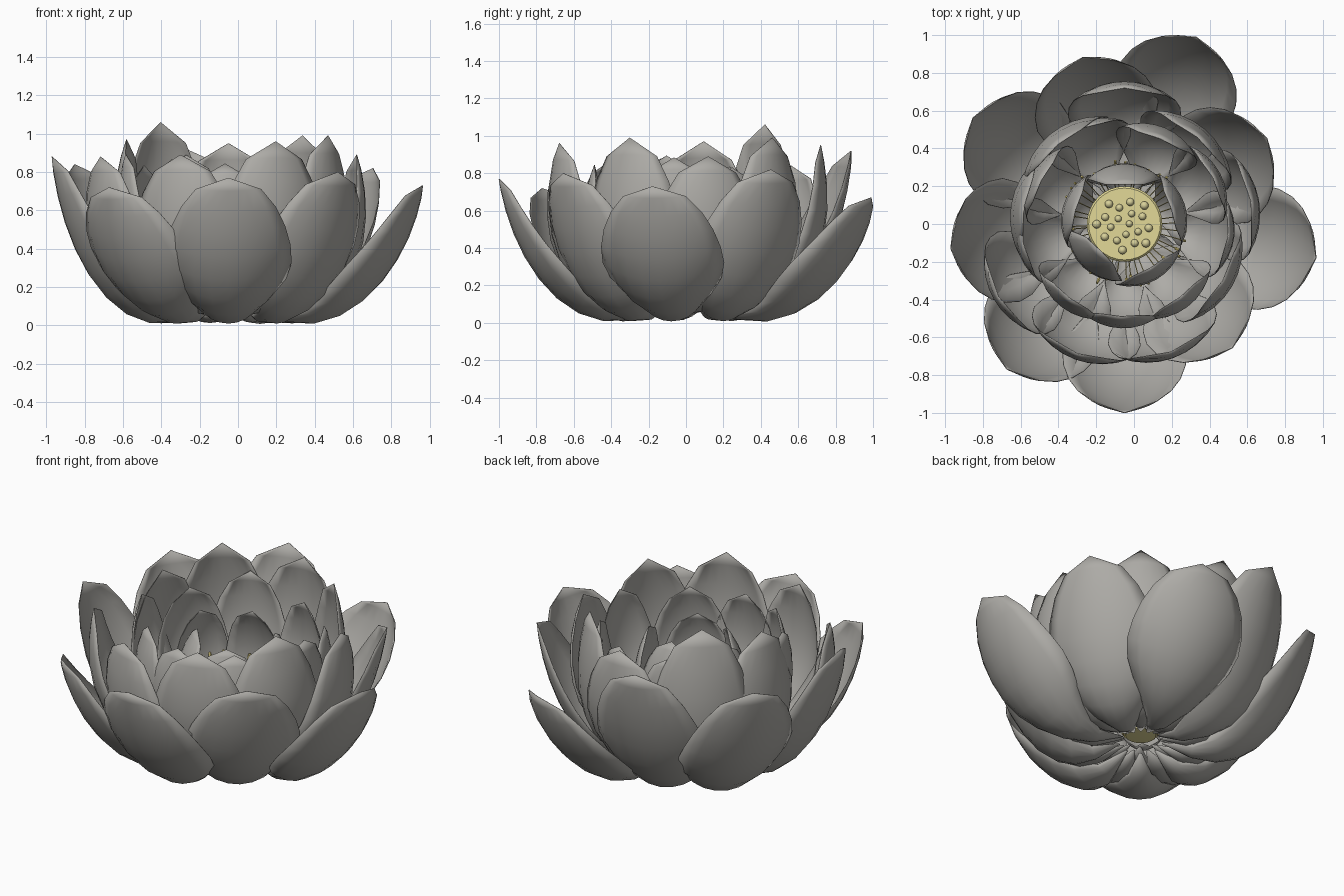
import bpy, bmesh, math, random
from mathutils import Vector, Matrix

if "Cube" in bpy.data.objects:
    bpy.data.objects.remove(bpy.data.objects["Cube"])

random.seed(4)
CX = -0.05  # flower axis sits slightly left of the centre


def material(name, rgb):
    m = bpy.data.materials.new(name)
    m.diffuse_color = (*rgb, 1)
    m.use_nodes = True
    m.node_tree.nodes["Principled BSDF"].inputs["Base Color"].default_value = m.diffuse_color
    return m


GREY = material("petal grey", (0.42, 0.41, 0.385))
YELLOW = material("pod yellow", (0.76, 0.69, 0.31))
SEED = material("seed olive", (0.68, 0.63, 0.32))
GOLD = material("stamen gold", (0.68, 0.57, 0.20))


def finish(bm, name, mat, angle=50):
    bmesh.ops.recalc_face_normals(bm, faces=bm.faces)
    me = bpy.data.meshes.new(name)
    bm.to_mesh(me)
    bm.free()
    me.materials.append(mat)
    ob = bpy.data.objects.new(name, me)
    bpy.context.collection.objects.link(ob)
    ob.location.x = CX
    bpy.context.view_layer.objects.active = ob
    ob.select_set(True)
    bpy.ops.object.shade_smooth_by_angle(angle=math.radians(angle))
    ob.select_set(False)
    return ob


def bezier(p, t):
    s = 1 - t
    return p[0]*s**3 + p[1]*3*s*s*t + p[2]*3*s*t*t + p[3]*t**3


def half_width(t):
    """Narrow base, widest at about two thirds, blunt rounded tip."""
    s = max(math.sin(math.pi * max(t, .02)**1.5), 0)
    return s**(.85 if t < .63 else .42)


def add_petal(bm, azimuth, spine, width, cup=1.05, rows=10, cols=8):
    """Cupped petal: arc cross-sections swept along a (radius, height) spine."""
    a = math.radians(azimuth)
    out = Vector((math.cos(a), math.sin(a), 0))
    side = Vector((-math.sin(a), math.cos(a), 0))
    up = Vector((0, 0, 1))
    pts = [Vector(p) for p in spine]
    grid = []
    for i in range(rows + 1):
        t = 1 - (1 - i / rows)**1.35  # rows gather towards the tip
        c = bezier(pts, t)
        d = (bezier(pts, min(t + .01, 1)) - bezier(pts, max(t - .01, 0))).normalized()
        centre = out*c.x + up*c.y
        if i == rows:
            grid.append([bm.verts.new(centre)] * (cols + 1))
            continue
        inward = -out*d.y + up*d.x
        w = width * half_width(t)
        k = cup * (1 - .5*t*t)  # flatter towards the tip
        row = []
        for j in range(cols + 1):
            u = (2*j/cols - 1) * k
            row.append(bm.verts.new(centre + side*(w*math.sin(u)/math.sin(k))
                                    + inward*(w*(1 - math.cos(u))/math.sin(k))))
        grid.append(row)
    for lo, hi in zip(grid, grid[1:]):
        for j in range(cols):
            f = [lo[j], lo[j+1], hi[j+1], hi[j]]
            bm.faces.new(list(dict.fromkeys(f)))


def petal_ring(name, petals, spine_rule, width):
    bm = bmesh.new()
    for az, r, z in petals:
        add_petal(bm, az, spine_rule(r, z), width)
    ob = finish(bm, name, GREY)
    mod = ob.modifiers.new("thickness", "SOLIDIFY")
    mod.thickness = 0.004
    mod.offset = 0


# Petal rings: (azimuth, tip radius, tip height)
petal_ring("outer_petals",
           [(-90, 1.0, .77), (-49, .87, .80), (-10, 1.03, .73), (31, .88, .82), (69, 1.06, .67),
            (104, .91, .92), (145, .98, .84), (188, .93, .88), (231, .99, .72)],
           lambda r, z: [(.12, .09), (.55*r, -.18), (.92*r, .25), (r, z)], .33)
petal_ring("second_petals",
           [(-70, .72, .96), (-30, .60, .99), (10, .68, .89), (50, .60, .99), (90, .72, .95),
            (130, .55, 1.06), (170, .54, .97), (210, .77, .88), (250, .73, .89)],
           lambda r, z: [(.11, .10), (.38 + .2*r, -.09), (.35 + .72*r, .30), (r, z)], .30)
petal_ring("third_petals",
           [(-90 + 40*k + random.uniform(-4, 4), random.uniform(.48, .57), random.uniform(.80, .91))
            for k in range(9)],
           lambda r, z: [(.10, .12), (.44, .0), (.67, .40), (r, z)], .23)
petal_ring("inner_petals",
           [(90, .21, .81), (18, .26, .79), (-60, .27, .78), (-134, .19, .80), (164, .27, .80)],
           lambda r, z: [(.10, .14), (.30, .08), (.42, .48), (r, z)], .20)

# Seed pod: turned profile, wide flat top
bm = bmesh.new()
profile = [(0, .13), (.085, .135), (.11, .22), (.17, .36), (.20, .42), (.20, .445), (.19, .455), (0, .455)]
vs = [bm.verts.new((r, 0, z)) for r, z in profile]
es = [bm.edges.new(p) for p in zip(vs, vs[1:])]
bmesh.ops.spin(bm, geom=vs + es, axis=(0, 0, 1), cent=(0, 0, 0), angle=2*math.pi, steps=32)
bmesh.ops.remove_doubles(bm, verts=bm.verts, dist=.0005)
finish(bm, "seed_pod", YELLOW, 40)

# Seeds in a sunflower spiral
bm = bmesh.new()
for i in range(19):
    r = .152 * math.sqrt((i + .5) / 18.5)
    a = math.radians(-42 + (i - 18) * 137.508)
    bmesh.ops.create_uvsphere(bm, u_segments=12, v_segments=8, radius=.018 + .005*i/18,
                              matrix=Matrix.Translation((r*math.cos(a), r*math.sin(a), .458)))
finish(bm, "seeds", SEED)

# Stamens: filaments hugging the pod, then leaning out to a thicker anther
bm = bmesh.new()


def rod(p, q, r1, r2):
    d = q - p
    m = Matrix.Translation((p + q)/2) @ d.to_track_quat('Z', 'Y').to_matrix().to_4x4()
    bmesh.ops.create_cone(bm, cap_ends=True, segments=6, radius1=r1, radius2=r2,
                          depth=d.length, matrix=m)


N = 44
for i in range(N):
    a = 2*math.pi*i/N + random.uniform(-.05, .05)
    r, z = random.uniform(.26, .32), random.uniform(.42, .49)
    o = Vector((math.cos(a), math.sin(a), 0))
    base, mid, tip = (o*x + Vector((0, 0, h)) for x, h in ((.10, .15), (.19, .33), (r, z)))
    rod(base, mid, .003, .003)
    rod(mid, tip, .003, .003)
    rod(tip, tip + o*.025 + Vector((0, 0, .025)), .009, .007)
finish(bm, "stamens", GOLD)
